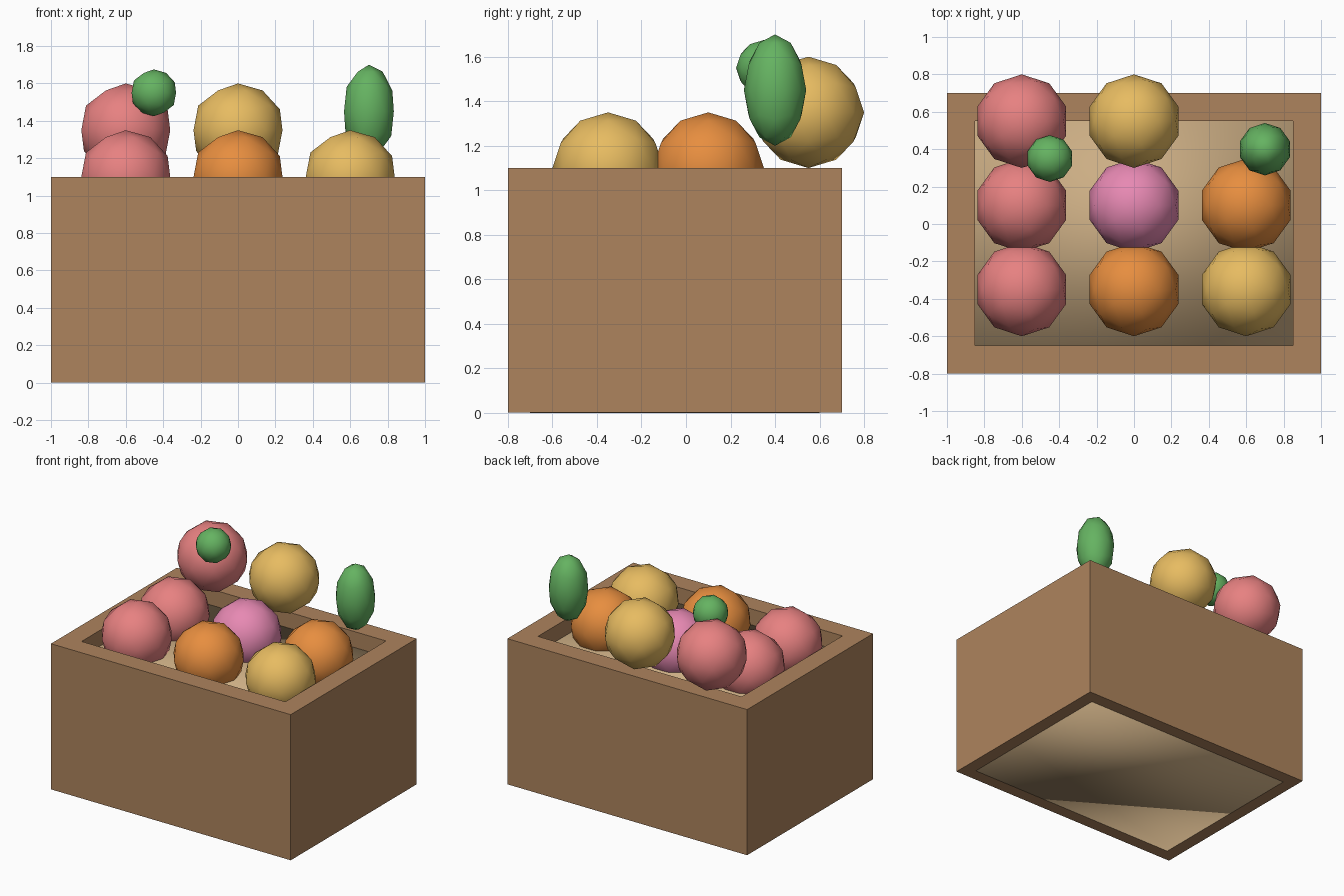
import bpy
import bmesh
from mathutils import Matrix

old = bpy.data.objects.get("Cube")
if old:
    bpy.data.objects.remove(old, do_unlink=True)


def material(name, rgb):
    mat = bpy.data.materials.new(name)
    mat.use_nodes = True
    mat.diffuse_color = (*rgb, 1)
    mat.node_tree.nodes["Principled BSDF"].inputs["Base Color"].default_value = (*rgb, 1)
    return mat


wood = material("brown wood", (0.42, 0.23, 0.11))
straw = material("pale straw", (0.60, 0.42, 0.23))
red = material("soft red", (0.80, 0.22, 0.22))
yellow = material("golden yellow", (0.80, 0.50, 0.12))
orange = material("orange", (0.80, 0.27, 0.05))
pink = material("pink", (0.80, 0.25, 0.45))
green = material("leaf green", (0.13, 0.45, 0.12))


def finish(name, bm, mat, smooth):
    mesh = bpy.data.meshes.new(name)
    bm.to_mesh(mesh)
    bm.free()
    mesh.materials.append(mat)
    for poly in mesh.polygons:
        poly.use_smooth = smooth
    obj = bpy.data.objects.new(name, mesh)
    bpy.context.collection.objects.link(obj)
    return obj


def block(name, size, centre, mat, smooth=False):
    bm = bmesh.new()
    bmesh.ops.create_cube(bm, size=1, matrix=Matrix.Translation(centre) @ Matrix.Diagonal((*size, 1)))
    return finish(name, bm, mat, smooth)


def ball(name, centre, radii, mat):
    bm = bmesh.new()
    bmesh.ops.create_icosphere(bm, subdivisions=2, radius=1,
                               matrix=Matrix.Translation(centre) @ Matrix.Diagonal((*radii, 1)))
    return finish(name, bm, mat, True)


# Crate walls: an open frame, a hair above the ground so the filling shows below
MID_Y, TOP, WALL = -0.05, 1.1, 0.15
for side, sign in (("right", -1), ("left", 1)):
    block(side + "_wall", (WALL, 1.5, TOP - 0.002), (sign * 0.925, MID_Y, TOP / 2 + 0.001), wood)
for side, sign in (("front", -1), ("back", 1)):
    block(side + "_wall", (1.7, WALL, TOP - 0.002), (0, MID_Y + sign * 0.675, TOP / 2 + 0.001), wood)

# Filling that the fruit rests in
block("filling", (1.8, 1.3, 0.98), (0, MID_Y, 0.49), straw, True)

# Round fruit, row by row from the front
rows = [(-0.35, 1.1, (red, orange, yellow)),
        (0.1, 1.1, (red, pink, orange)),
        (0.55, 1.35, (red, yellow))]
for r, (y, z, colours) in enumerate(rows):
    for c, mat in enumerate(colours):
        ball(f"fruit_{r + 1}_{c + 1}", (-0.6 + 0.6 * c, y, z), (0.25,) * 3, mat)

# Small green fruit and upright long one
ball("small_green_fruit", (-0.45, 0.35, 1.55), (0.125,) * 3, green)
ball("long_green_fruit", (0.7, 0.4, 1.45), (0.14, 0.14, 0.25), green)
